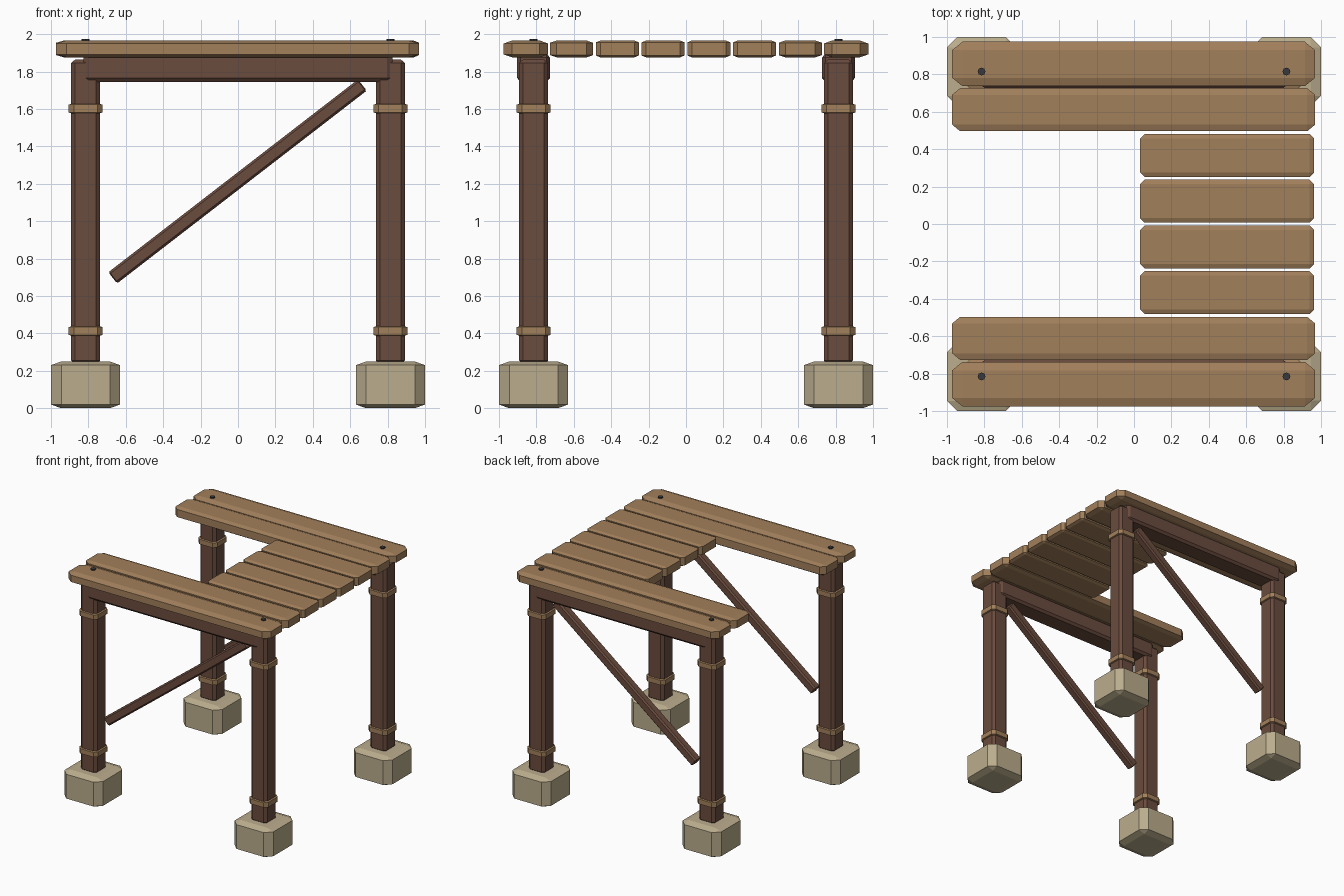
import bpy, bmesh
from math import atan2, hypot
from mathutils import Matrix, Vector

if "Cube" in bpy.data.objects:
    bpy.data.objects.remove(bpy.data.objects["Cube"])


def material(name, rgb):
    m = bpy.data.materials.new(name)
    m.diffuse_color = (*rgb, 1)
    m.use_nodes = True
    m.node_tree.nodes["Principled BSDF"].inputs["Base Color"].default_value = m.diffuse_color
    return m


PLANK = material("light_wood", (0.36, 0.215, 0.105))
DARK = material("dark_wood", (0.145, 0.072, 0.048))
STONE = material("stone", (0.50, 0.42, 0.27))
IRON = material("iron", (0.04, 0.04, 0.045))


def finish(name, bm, mat, loc, tilt=0):
    bmesh.ops.recalc_face_normals(bm, faces=bm.faces[:])
    me = bpy.data.meshes.new(name)
    bm.to_mesh(me)
    bm.free()
    me.materials.append(mat)
    ob = bpy.data.objects.new(name, me)
    ob.location = loc
    ob.rotation_euler.y = tilt
    bpy.context.collection.objects.link(ob)
    return ob


def block(name, mat, loc, size, bevel, tilt=0):
    """Box with a different chamfer inset along each axis."""
    bm = bmesh.new()
    half = Vector(size) / 2
    for sx in (-1, 1):
        for sy in (-1, 1):
            for sz in (-1, 1):
                for axis in range(3):
                    p = half - Vector(bevel)
                    p[axis] = half[axis]
                    bm.verts.new((p.x * sx, p.y * sy, p.z * sz))
    bmesh.ops.convex_hull(bm, input=bm.verts[:])
    bmesh.ops.dissolve_limit(bm, angle_limit=0.01, verts=bm.verts[:], edges=bm.edges[:])
    return finish(name, bm, mat, loc, tilt)


C = 0.815  # post centre offset
for sx, xn in ((-1, "left"), (1, "right")):
    for sy, yn in ((-1, "front"), (1, "back")):
        x, y, tag = sx * C, sy * C, f"{yn}_{xn}"
        # stone footing, post and two binding bands
        block(f"{tag}_footing", STONE, (x, y, 0.125), (0.37, 0.37, 0.25), (0.055, 0.055, 0.02))
        block(f"{tag}_post", DARK, (x, y, 1.05), (0.155, 0.155, 1.63), (0.022, 0.022, 0.02))
        for z, bn in ((0.413, "lower"), (1.602, "upper")):
            block(f"{tag}_{bn}_band", PLANK, (x, y, z), (0.18, 0.18, 0.058), (0.027, 0.027, 0.008))
        # nail head
        bm = bmesh.new()
        bmesh.ops.create_cone(bm, cap_ends=True, segments=8, radius1=0.021, radius2=0.021, depth=0.035)
        finish(f"{tag}_nail", bm, IRON, (x, y, 1.9575))

# beams and diagonal braces
x0, z0, x1, z1 = -0.67, 0.697, 0.665, 1.728
length, angle = hypot(x1 - x0, z1 - z0), -atan2(z1 - z0, x1 - x0)
for sy, yn in ((-1, "front"), (1, "back")):
    block(f"{yn}_beam", DARK, (0, sy * C, 1.82), (1.65, 0.175, 0.15), (0.028, 0.018, 0.02))
    block(f"{yn}_brace", DARK, ((x0 + x1) / 2, sy * C, (z0 + z1) / 2),
          (length, 0.075, 0.076), (0.006, 0.012, 0.012), angle)

# deck planks, the middle four cut short
for i in range(8):
    y = -0.856 + i * 0.2445
    long = i in (0, 1, 6, 7)
    a, b = (-0.972, 0.968) if long else (0.033, 0.963)
    outer = i in (0, 7)
    bevel = (0.055, 0.045, 0.016) if outer else (0.042, 0.035, 0.012) if long else (0.024, 0.024, 0.01)
    block(f"deck_plank_{i + 1}", PLANK, ((a + b) / 2, y, 1.921),
          (b - a, 0.238 if outer else 0.23, 0.09), bevel)
